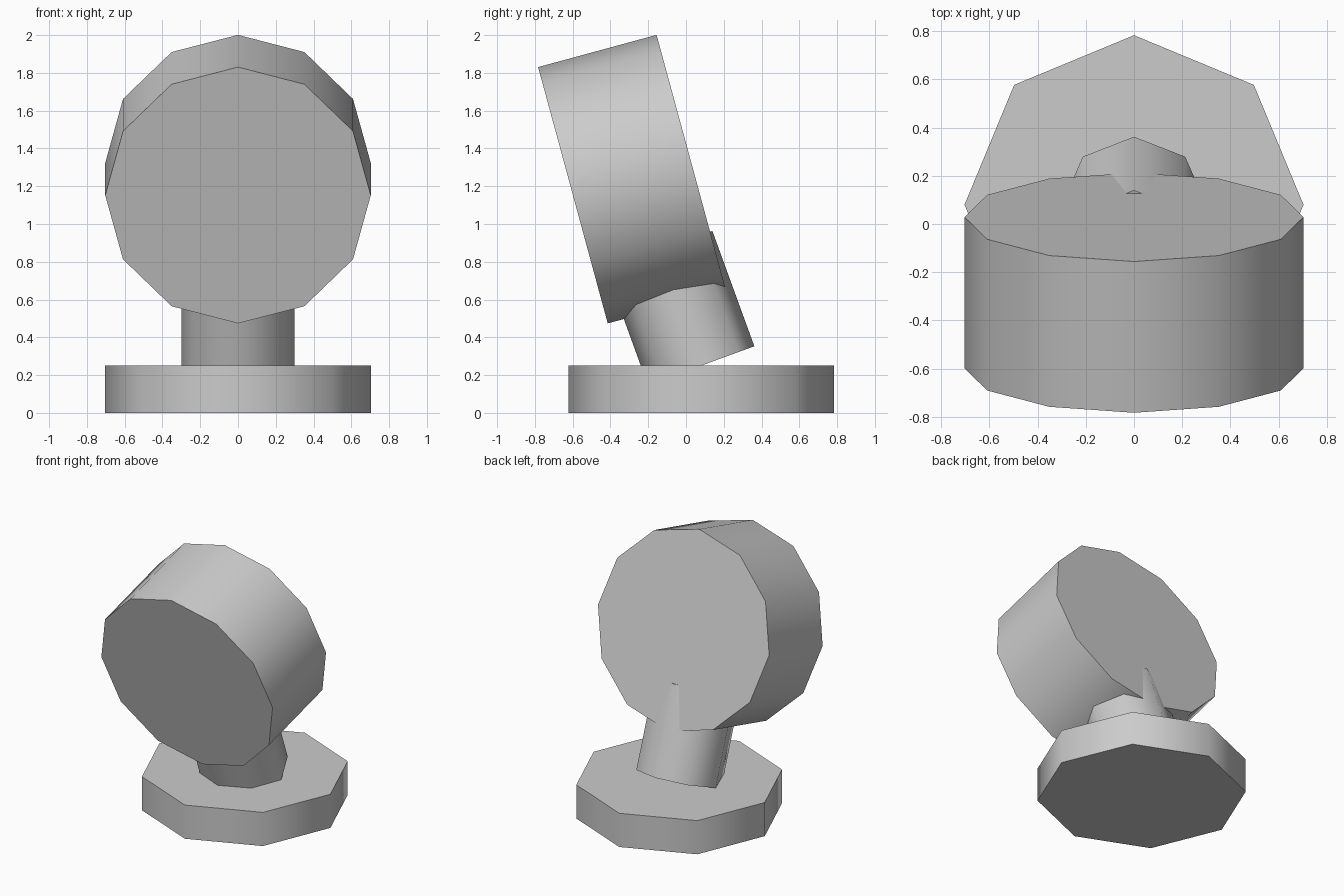
import bpy
from math import radians, pi
from mathutils import Matrix

cube = bpy.data.objects.get("Cube")
if cube:
    bpy.data.objects.remove(cube, do_unlink=True)

# One plain grey for the whole model
grey = bpy.data.materials.new("plain grey")
grey.use_nodes = True
COLOR = (0.6, 0.6, 0.6, 1)
grey.diffuse_color = COLOR
grey.node_tree.nodes["Principled BSDF"].inputs["Base Color"].default_value = COLOR


def cylinder(name, sides, radius, depth, center, tilt=0):
    """Low-sided cylinder leaning about x, smooth around the side, sharp at the caps."""
    bpy.ops.mesh.primitive_cylinder_add(
        vertices=sides, radius=radius, depth=depth, location=center,
        rotation=(radians(tilt), 0, 0))
    obj = bpy.context.object
    obj.name = obj.data.name = name
    obj.data.materials.append(grey)
    bpy.ops.object.shade_smooth_by_angle(angle=radians(60))
    return obj


BASE_Y, BASE_TOP = 0.08, 0.25
NECK_TILT, NECK_LENGTH = 20, 0.65

# Octagonal foot
cylinder("base", 8, 0.703, BASE_TOP, (0, BASE_Y, BASE_TOP / 2))

# Leaning neck, starting at the centre of the foot's top
lean = Matrix.Rotation(radians(NECK_TILT), 3, "X").col[2] * NECK_LENGTH / 2
cylinder("neck", 8, 0.30, NECK_LENGTH,
         (0, BASE_Y + lean.y, BASE_TOP + lean.z), NECK_TILT)

# Twelve-sided drum head, its front cap facing forward and slightly down
cylinder("head", 12, 0.703, 0.65, (0, -0.285, 1.2375), 90 + 15.2)
